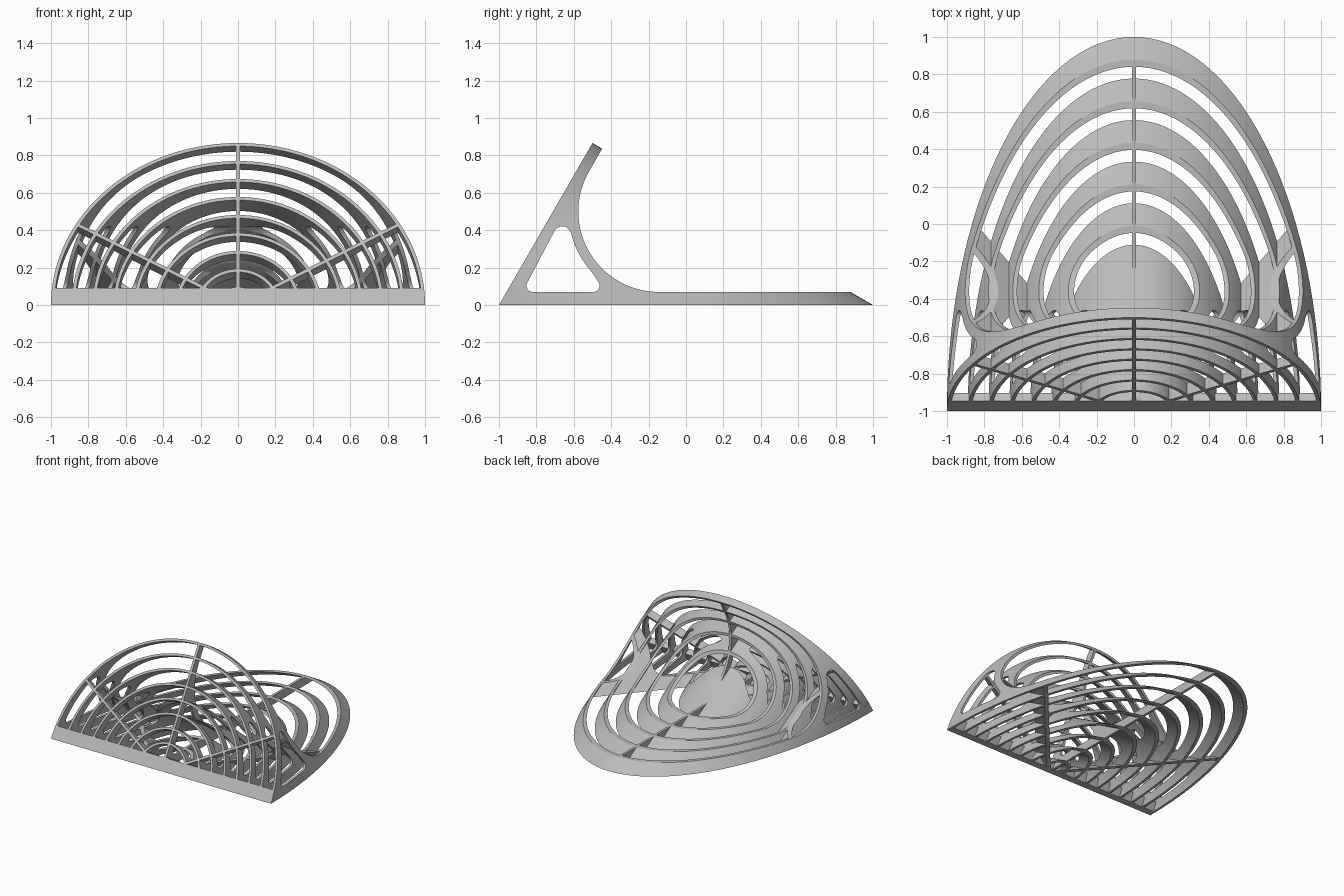
import bpy, bmesh
from math import sin, cos, pi, radians, atan2, hypot
from mathutils import Vector

cube = bpy.data.objects.get("Cube")
if cube:
    bpy.data.objects.remove(cube, do_unlink=True)

grey = bpy.data.materials.new("light_grey")
grey.use_nodes = True
colour = (0.5, 0.5, 0.5, 1)
grey.diffuse_color = colour
grey.node_tree.nodes["Principled BSDF"].inputs["Base Color"].default_value = colour

S, C = sin(radians(60)), cos(radians(60))
RINGS, WALL, BASE, LEAF, BITE = 9, 0.019, 0.07, 0.06, 0.43


def tilted(u, v, w):
    """Frame of the leaning face: u across, v up the slope, w into the model."""
    return Vector((u, -1 + C * v + S * w, S * v - C * w))


def sideways(y, z, x):
    return Vector((x, y, z))


def prism(name, loops, place, near, far):
    """Extrude a closed outline, or the band between two matching outlines."""
    bm = bmesh.new()
    sides = [[[bm.verts.new(place(p, q, d)) for p, q in loop] for loop in loops]
             for d in (near, far)]
    n = len(loops[0])
    for k in range(len(loops)):
        a, b = sides[0][k], sides[1][k]
        for i in range(n):
            j = (i + 1) % n
            bm.faces.new((a[i], a[j], b[j], b[i]))
    for cap in sides:
        if len(loops) == 1:
            bm.faces.new(cap[0])
        else:
            for i in range(n):
                j = (i + 1) % n
                bm.faces.new((cap[0][i], cap[0][j], cap[1][j], cap[1][i]))
    bmesh.ops.recalc_face_normals(bm, faces=bm.faces)
    mesh = bpy.data.meshes.new(name)
    bm.to_mesh(mesh)
    bm.free()
    mesh.materials.append(grey)
    ob = bpy.data.objects.new(name, mesh)
    bpy.context.collection.objects.link(ob)
    return ob


def arc(cy, cz, r, start, end, steps):
    angles = [radians(start + (end - start) * i / steps) for i in range(steps + 1)]
    return [(cy + r * cos(a), cz + r * sin(a)) for a in angles]


# Side outline: thin base, round bite and leaning leaf
bite_z = BASE + BITE
bite_y = -1 + (LEAF + BITE + C * bite_z) / S
leaf_tip = [tilted(0, 1.1, w).yz[:] for w in (LEAF, 0)]
outline = [(-1, 0), (1.2, 0), (1.2, BASE)]
outline += arc(bite_y, bite_z, BITE, 270, 150, 40) + leaf_tip
outline_cutter = prism("outline_cutter", [outline], sideways, -1.2, 1.2)

# Rounded triangular opening whose rear side follows the bite
hole = arc(-0.82, 0.103, 0.033, 150, 270, 8)
hole += arc(-0.495, 0.103, 0.033, 270, 400, 8)
hole += arc(bite_y, bite_z, BITE + 0.053, 222, 194, 12)
hole += arc(-0.662, 0.375, 0.046, 20, 150, 10)
hole_cutter = prism("hole_cutter", [hole], sideways, -1.2, 1.2)

parts = []

# Concentric tubes running square to the leaning face
for k in range(RINGS):
    r = (k + 1) / RINGS
    loops = [arc(0, 0, rad, 0, 357.5, 143) for rad in (r, r - WALL)]
    parts.append(prism(f"ring_{k + 1}", loops, tilted, -0.05, 1.85))

# Radial ribs
for name, deg in (("left_rib", 30), ("centre_rib", 90), ("right_rib", 150)):
    a = radians(deg)
    dx, dy = cos(a), sin(a)
    t, reach = 0.01, 1 - WALL / 2
    pts = [(-dy * t, dx * t), (dy * t, -dx * t),
           (dx * reach + dy * t, dy * reach - dx * t),
           (dx * reach - dy * t, dy * reach + dx * t)]
    parts.append(prism(name, [pts], tilted, -0.05, 1.85))

# Bar along the lower front edge
parts.append(prism("front_bar", [[(-1, -0.1), (1, -0.1), (1, 0), (0.995, 0.105),
                                  (-0.995, 0.105), (-1, 0)]], tilted, -0.05, 0.05))

# Trim every part to the side outline and opening
for ob in parts:
    for cutter, mode in ((outline_cutter, 'INTERSECT'), (hole_cutter, 'DIFFERENCE')):
        mod = ob.modifiers.new(cutter.name, 'BOOLEAN')
        mod.operation, mod.solver, mod.object = mode, 'EXACT', cutter
graph = bpy.context.evaluated_depsgraph_get()
trimmed = [bpy.data.meshes.new_from_object(ob.evaluated_get(graph)) for ob in parts]
for ob, mesh in zip(parts, trimmed):
    ob.modifiers.clear()
    ob.data = mesh
for cutter in (outline_cutter, hole_cutter):
    bpy.data.objects.remove(cutter, do_unlink=True)

# Smooth the curved walls, keep the cut edges crisp
bpy.ops.object.select_all(action='DESELECT')
for ob in parts:
    ob.select_set(True)
bpy.context.view_layer.objects.active = parts[0]
bpy.ops.object.shade_smooth_by_angle(angle=radians(30))
